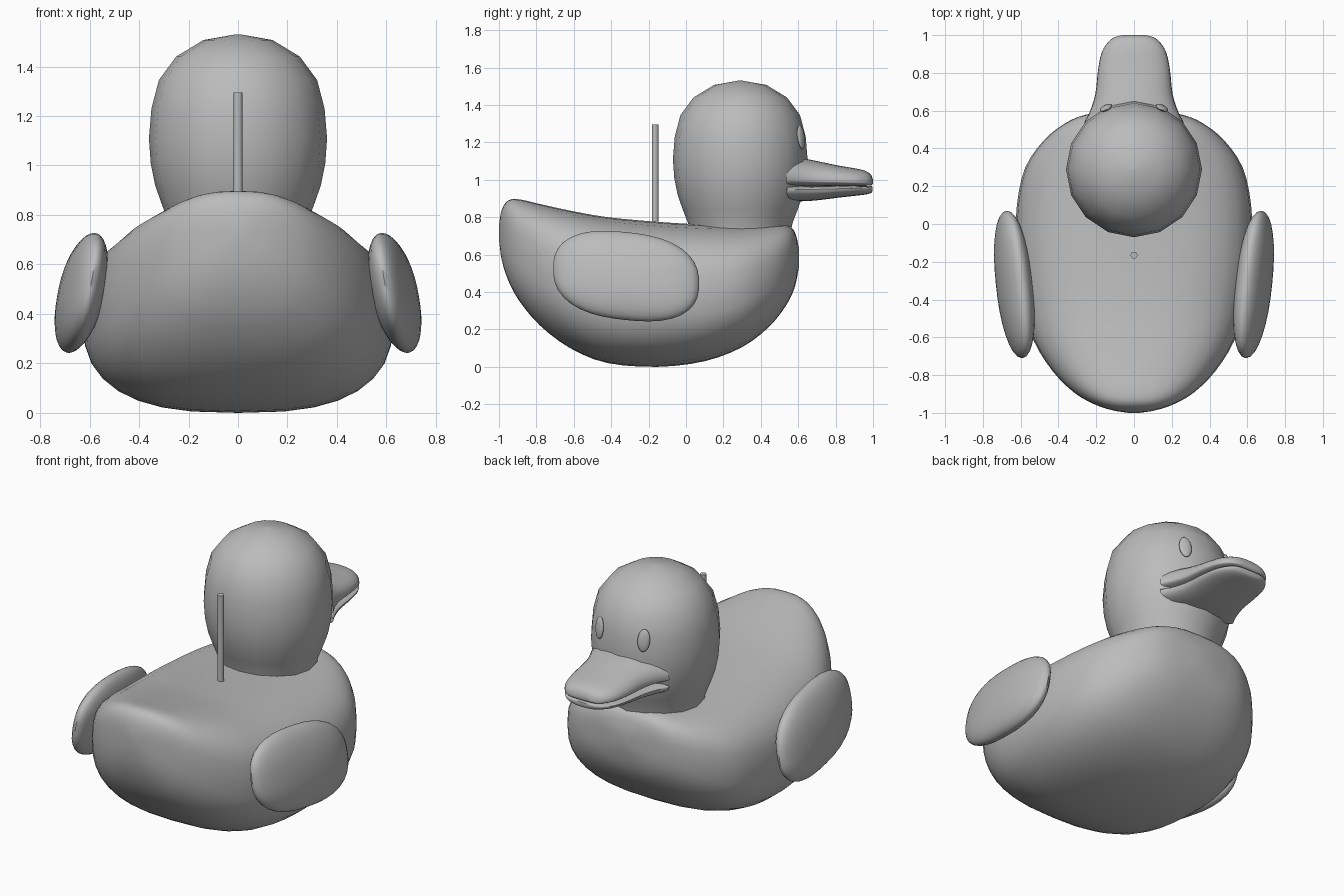
import bpy, bmesh
from math import sin, cos, pi, atan2, copysign
from mathutils import Vector

cube = bpy.data.objects.get("Cube")
if cube:
    bpy.data.objects.remove(cube)

grey = bpy.data.materials.new("plain grey")
grey.use_nodes = True
COLOUR = (0.5, 0.5, 0.5, 1)
grey.diffuse_color = COLOUR
grey.node_tree.nodes["Principled BSDF"].inputs["Base Color"].default_value = COLOUR


def finish(name, bm):
    """Turn a bmesh into a smooth shaded object."""
    bmesh.ops.recalc_face_normals(bm, faces=bm.faces)
    mesh = bpy.data.meshes.new(name)
    bm.to_mesh(mesh)
    bm.free()
    mesh.materials.append(grey)
    obj = bpy.data.objects.new(name, mesh)
    bpy.context.collection.objects.link(obj)
    bpy.ops.object.select_all(action="DESELECT")
    obj.select_set(True)
    bpy.context.view_layer.objects.active = obj
    bpy.ops.object.shade_smooth_by_angle(angle=pi / 4)
    return obj


def skin(name, rings):
    """Bridge equal rings of points and cap both ends."""
    bm = bmesh.new()
    rows = [[bm.verts.new(p) for p in ring] for ring in rings]
    n = len(rows[0])
    for a, b in zip(rows, rows[1:]):
        for i in range(n):
            j = (i + 1) % n
            bm.faces.new((a[i], a[j], b[j], b[i]))
    bm.faces.new(rows[0])
    bm.faces.new(rows[-1])
    return finish(name, bm)


def smooth_sections(sections, steps):
    """Catmull-Rom interpolation between section tuples."""
    s = [Vector(v) for v in sections]
    s = [2 * s[0] - s[1]] + s + [2 * s[-1] - s[-2]]
    out = []
    for a, b, c, d in zip(s, s[1:], s[2:], s[3:]):
        for k in range(steps):
            t = k / steps
            out.append(0.5 * (2 * b + (c - a) * t + (2 * a - 5 * b + 4 * c - d) * t * t
                              + (3 * b - a - 3 * c + d) * t ** 3))
    return out + [s[-2]]


def power(v, n):
    return copysign(abs(v) ** (2 / n), v)


def loft(name, sections, n, mid=0.5, sides=32, sweep=0.0):
    """Loft rounded sections (y, bottom, top, half width) along y."""
    rings = []
    for y, low, high, w in smooth_sections(sections, 3):
        centre = low + (high - low) * mid
        ring = []
        for i in range(sides):
            a = 2 * pi * i / sides
            c, s = power(cos(a), n), power(sin(a), n)
            z = centre + s * ((high - centre) if s > 0 else (centre - low))
            ring.append((w * c, y - sweep * c * c * max(0, 0.8 - y), z))
        rings.append(ring)
    return skin(name, rings)


# Boat-shaped body with a raised tail
loft("body", [
    (-1.0, 0.68, 0.76, 0.03), (-0.985, 0.57, 0.84, 0.12), (-0.95, 0.46, 0.89, 0.22),
    (-0.89, 0.35, 0.895, 0.32), (-0.78, 0.22, 0.87, 0.43), (-0.62, 0.1, 0.835, 0.53),
    (-0.42, 0.02, 0.80, 0.59), (-0.15, 0.0, 0.775, 0.625), (0.1, 0.03, 0.76, 0.62),
    (0.3, 0.105, 0.755, 0.575), (0.44, 0.21, 0.76, 0.48), (0.53, 0.32, 0.76, 0.37),
    (0.58, 0.42, 0.725, 0.25), (0.605, 0.54, 0.63, 0.05)], n=2.7)

# Head and neck, turned about a vertical axis
HEAD_Y = 0.29
profile = [(0.27, 0.72), (0.28, 0.77), (0.307, 0.84), (0.335, 0.92), (0.353, 1.01),
           (0.36, 1.11), (0.35, 1.23), (0.32, 1.345), (0.25, 1.44), (0.14, 1.507), (0.01, 1.53)]
skin("head", [[(r * sin(i * pi / 8), HEAD_Y + r * cos(i * pi / 8), z) for i in range(16)]
              for r, z in profile])

# Bill halves, meeting along a thin groove
loft("upper_bill", [
    (0.57, 0.965, 1.11, 0.265), (0.62, 0.965, 1.115, 0.235), (0.70, 0.965, 1.10, 0.205),
    (0.82, 0.967, 1.075, 0.19), (0.91, 0.967, 1.06, 0.17), (0.965, 0.968, 1.045, 0.135),
    (0.99, 0.97, 1.025, 0.10), (1.0, 0.98, 1.0, 0.06)], n=2.3, mid=0.2, sweep=0.15)
loft("lower_bill", [
    (0.57, 0.885, 0.968, 0.265), (0.62, 0.885, 0.968, 0.235), (0.70, 0.89, 0.968, 0.205),
    (0.82, 0.905, 0.968, 0.188), (0.91, 0.915, 0.968, 0.168), (0.965, 0.922, 0.968, 0.132),
    (0.99, 0.93, 0.967, 0.098), (0.998, 0.94, 0.962, 0.06)], n=2.3, mid=0.75, sweep=0.15)


def ball(name, place):
    """Unit sphere reshaped by a function of its points."""
    bm = bmesh.new()
    bmesh.ops.create_uvsphere(bm, u_segments=32, v_segments=20, radius=1)
    for v in bm.verts:
        v.co = place(v.co.copy())
    return finish(name, bm)


for side, label in ((1, "left"), (-1, "right")):
    # Wing: flattened pad leaning in at the top and out towards the front
    def wing(p):
        a = atan2(p.z, p.y)
        r = (abs(cos(a)) ** 2.5 + abs(sin(a)) ** 2.5) ** (-1 / 2.5)
        u, w = p.y * r, p.z * r
        return Vector((side * (0.633 + 0.09 * p.x + 0.04 * u - 0.04 * w),
                       -0.32 + 0.39 * u, 0.485 + 0.235 * w - 0.04 * u))

    # Eye: small upright oval disc on the head surface
    def eye(p):
        a = 0.43
        x, y = 0.035 * p.x, 0.015 * p.y
        return Vector((side * (0.148 + x * cos(a) + y * sin(a)),
                       0.615 - x * sin(a) + y * cos(a) - 0.008 * p.z, 1.228 + 0.065 * p.z))

    ball(label + "_wing", wing)
    ball(label + "_eye", eye)

# Thin upright rod on the back
skin("rod", [[(0.018 * cos(i * pi / 8), -0.165 + 0.018 * sin(i * pi / 8), z) for i in range(16)]
             for z in (0.7, 1.295)])
